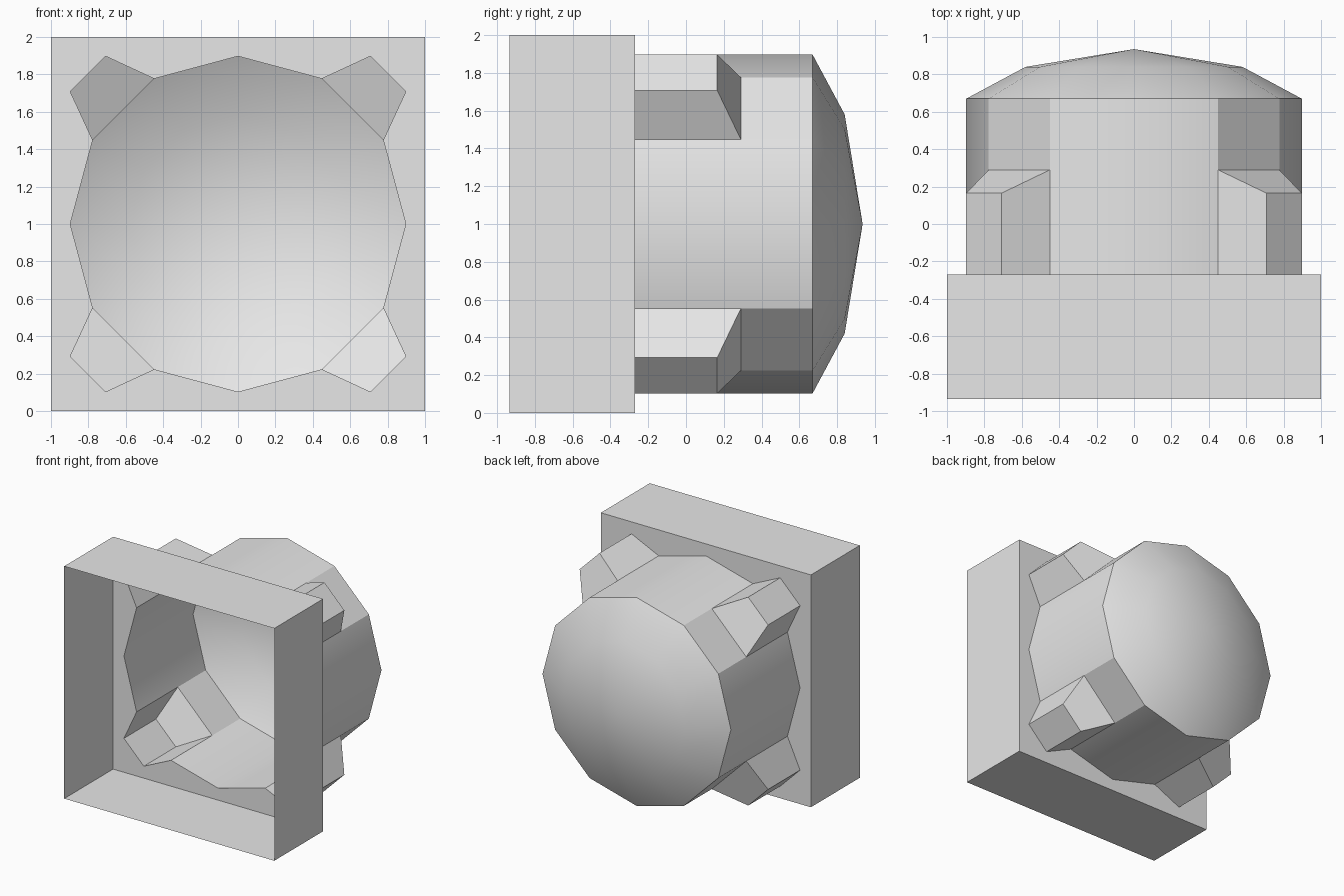
import bpy, bmesh
from math import sin, cos, pi, radians
from mathutils import Vector

cube = bpy.data.objects.get("Cube")
if cube:
    bpy.data.objects.remove(cube)

FRONT, PLATE, RIM, BACK = -0.935, -0.27, 0.67, 0.935
LUG_OUT, LUG_IN = 0.165, 0.29
SIDES, RADIUS = 12, 0.897

grey = bpy.data.materials.new("plain_grey")
grey.use_nodes = True
grey.diffuse_color = (0.8, 0.8, 0.8, 1)
grey.node_tree.nodes["Principled BSDF"].inputs["Base Color"].default_value = (0.8, 0.8, 0.8, 1)


def at(p, y):
    """Place a flat (x, z) outline point at depth y."""
    return Vector((p[0], y, p[1] + 1))


def ring(radius):
    return [(radius * cos(2 * pi * k / SIDES), radius * sin(2 * pi * k / SIDES))
            for k in range(SIDES)]


def wall(a, b, near_a, near_b, far_a, far_b):
    return [at(a, near_a), at(a, far_a), at(b, far_b), at(b, near_b)]


def finish(name, bm):
    mesh = bpy.data.meshes.new(name)
    bm.to_mesh(mesh)
    bm.free()
    mesh.materials.append(grey)
    obj = bpy.data.objects.new(name, mesh)
    bpy.context.collection.objects.link(obj)
    return obj


def sheet(name, faces):
    bm = bmesh.new()
    for face in faces:
        bm.faces.new([bm.verts.new(p) for p in face])
    bmesh.ops.remove_doubles(bm, verts=bm.verts, dist=0.0005)
    return finish(name, bm)


def smooth(obj, degrees):
    bpy.ops.object.select_all(action='DESELECT')
    obj.select_set(True)
    bpy.context.view_layer.objects.active = obj
    bpy.ops.object.shade_smooth_by_angle(angle=radians(degrees))


def pairs(points):
    return list(zip(points, points[1:] + points[:1]))


outline = ring(RADIUS)
square = [(1, -1), (1, 1), (-1, 1), (-1, -1)]

# Square collar, open at the front
sheet("square_collar", [wall(a, b, FRONT, FRONT, PLATE, PLATE) for a, b in pairs(square)])

# Barrel: the diagonal panels start behind the lugs
panels, opening = [], []
for k, (a, b) in enumerate(pairs(outline)):
    diagonal = k % 3 == 1
    near = LUG_IN if diagonal else PLATE
    panels.append(wall(a, b, near, near, RIM, RIM))
    opening.append(a)
    if diagonal:
        # Corner lug: three side walls and a sloping end, open to the inside
        sx = 1 if a[0] + b[0] > 0 else -1
        sz = 1 if a[1] + b[1] > 0 else -1
        tips = [(0.897 * sx, 0.708 * sz), (0.708 * sx, 0.897 * sz)]
        c, d = tips if sx * sz > 0 else tips[::-1]
        opening += [c, d]
        sheet(f"{'upper' if sz > 0 else 'lower'}_{'left' if sx > 0 else 'right'}_lug", [
            wall(a, c, PLATE, PLATE, LUG_IN, LUG_OUT),
            wall(c, d, PLATE, PLATE, LUG_OUT, LUG_OUT),
            wall(d, b, PLATE, PLATE, LUG_OUT, LUG_IN),
            [at(c, LUG_OUT), at(a, LUG_IN), at(b, LUG_IN), at(d, LUG_OUT)]])
barrel = sheet("barrel", panels)
smooth(barrel, 35)
for e in barrel.data.edges:
    p, q = (barrel.data.vertices[i].co for i in e.vertices)
    if abs(p.x) > 0.1 and abs(p.z - 1) > 0.1 and abs(p.y - q.y) > 0.1:
        e.use_edge_sharp = True

# Shallow faceted dome
inner = ring(0.58)
dome = []
for (a, b), (c, d) in zip(pairs(outline), pairs(inner)):
    dome.append([at(a, RIM), at(c, 0.84), at(d, 0.84), at(b, RIM)])
    dome.append([at(c, 0.84), at((0, 0), BACK), at(d, 0.84)])
smooth(sheet("dome", dome), 35)

# Mounting plate with an opening that follows the barrel and lugs
bm = bmesh.new()
for loop in (square, opening):
    verts = [bm.verts.new(at(p, PLATE)) for p in loop]
    for v, w in pairs(verts):
        bm.edges.new((v, w))
bmesh.ops.triangle_fill(bm, use_beauty=True, edges=bm.edges[:], normal=(0, 1, 0))
bmesh.ops.dissolve_limit(bm, angle_limit=0.01, verts=bm.verts[:], edges=bm.edges[:])
finish("mounting_plate", bm)
